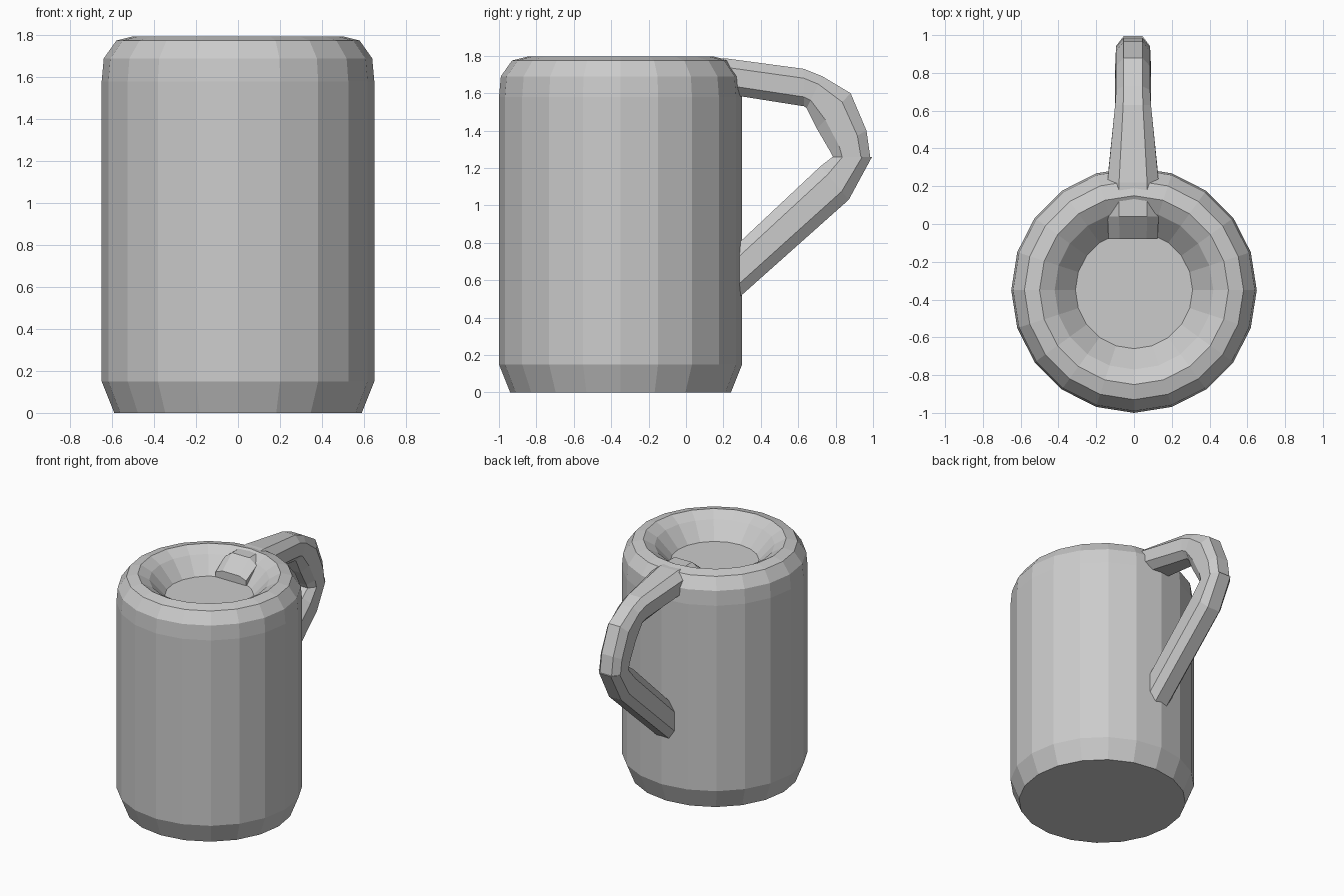
import bpy, bmesh, math
from mathutils import Vector

if "Cube" in bpy.data.objects:
    bpy.data.objects.remove(bpy.data.objects["Cube"])

CY = -0.35   # centre of the mug in y


def new_object(name, bm):
    bmesh.ops.remove_doubles(bm, verts=bm.verts, dist=0.0005)
    bmesh.ops.recalc_face_normals(bm, faces=bm.faces)
    mesh = bpy.data.meshes.new(name)
    bm.to_mesh(mesh)
    bm.free()
    ob = bpy.data.objects.new(name, mesh)
    bpy.context.collection.objects.link(ob)
    return ob


def skin(bm, rings, closed_ends=True):
    for a, b in zip(rings, rings[1:]):
        n = len(a)
        for i in range(n):
            bm.faces.new((a[i], a[(i + 1) % n], b[(i + 1) % n], b[i]))
    if closed_ends:
        bm.faces.new(rings[0])
        bm.faces.new(rings[-1])


def lathe(name, profile, sides):
    bm = bmesh.new()
    rings = []
    for r, z in profile:
        rings.append([bm.verts.new((r * math.cos(2 * math.pi * i / sides),
                                    CY + r * math.sin(2 * math.pi * i / sides), z))
                      for i in range(sides)])
    skin(bm, rings)
    return new_object(name, bm)


def bar(name, sections):
    """Octagonal bar in the yz plane; each section is outer point, inner point, half width."""
    bm = bmesh.new()
    rings = []
    for outer, inner, w in sections:
        o, i = Vector((0, *outer)), Vector((0, *inner))
        mid, h = (o + i) / 2, (o - i) / 2
        shape = [(-1, .5), (-.55, 1), (.55, 1), (1, .5), (1, -.5), (.55, -1), (-.55, -1), (-1, -.5)]
        rings.append([bm.verts.new(mid + h * t + Vector((w * s - 0.005, 0, 0))) for s, t in shape])
    skin(bm, rings)
    return new_object(name, bm)


# Mug body with chamfered foot, rolled rim and shallow sunken top
lathe("mug_body", [(0.59, 0.0), (0.65, 0.15), (0.65, 1.58), (0.64, 1.69), (0.58, 1.775),
                   (0.50, 1.795), (0.42, 1.75), (0.31, 1.63)], 20)

# Upper handle: starts on the rim and bends down
bar("handle_upper", [((-0.08, 1.69), (-0.08, 1.60), 0.13),
                     ((0.04, 1.785), (0.04, 1.60), 0.135),
                     ((0.22, 1.785), (0.25, 1.59), 0.135),
                     ((0.63, 1.73), (0.63, 1.53), 0.095),
                     ((0.73, 1.69), (0.645, 1.52), 0.09),
                     ((0.88, 1.60), (0.70, 1.41), 0.09),
                     ((0.965, 1.40), (0.77, 1.29), 0.09),
                     ((0.985, 1.26), (0.785, 1.26), 0.09)])

# Lower handle: straight diagonal strut back to the body
bar("handle_lower", [((0.995, 1.26), (0.785, 1.26), 0.09),
                     ((0.87, 1.03), (0.72, 1.21), 0.095),
                     ((0.23, 0.46), (0.23, 0.75), 0.095)])
